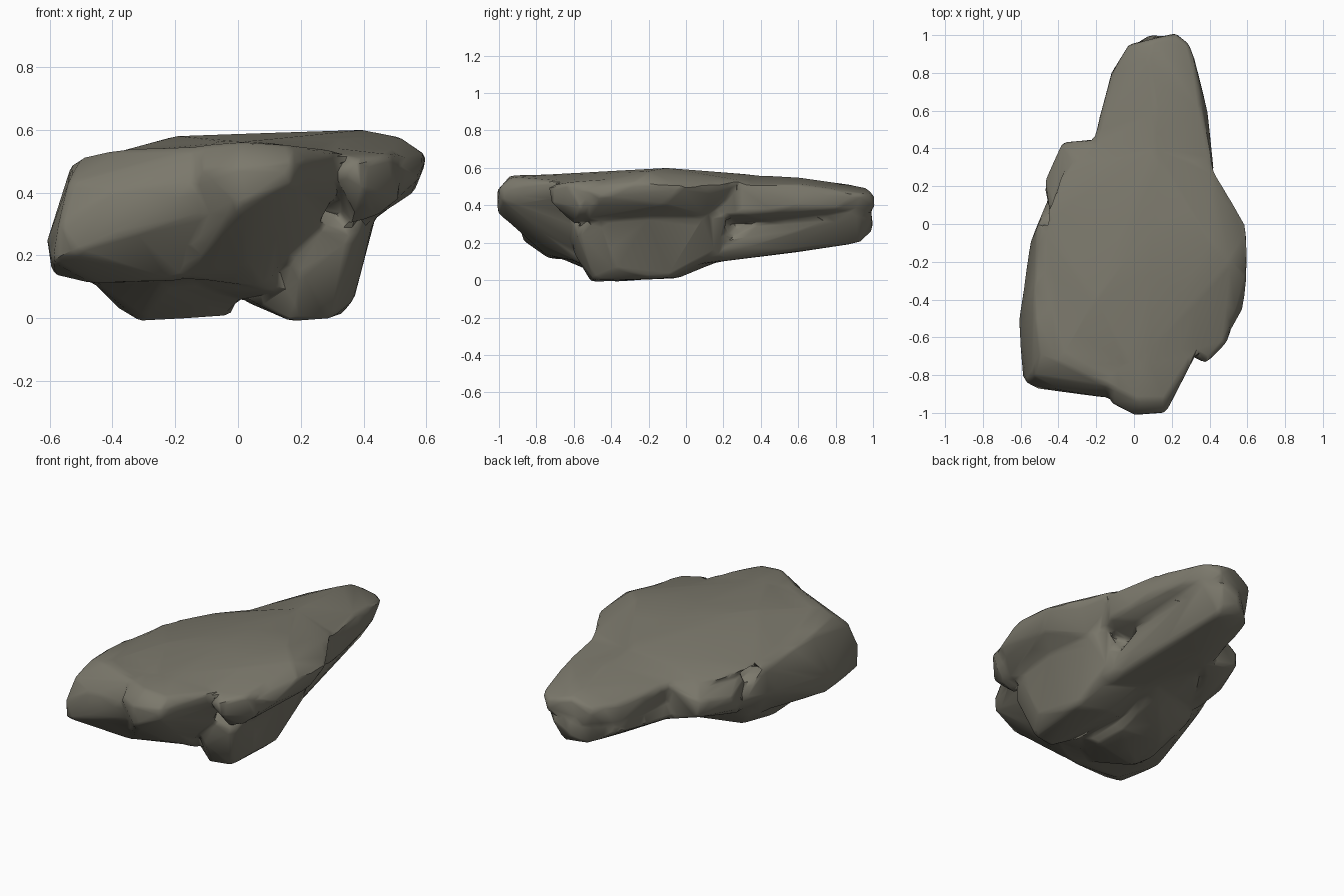
import bpy
import bmesh
from mathutils import Vector

default_cube = bpy.data.objects.get("Cube")
if default_cube:
    bpy.data.objects.remove(default_cube, do_unlink=True)

# One stone colour for the whole boulder
stone = bpy.data.materials.new("grey brown stone")
stone.use_nodes = True
colour = (0.2, 0.19, 0.15, 1)
stone.diffuse_color = colour
stone.node_tree.nodes["Principled BSDF"].inputs["Base Color"].default_value = colour


def add_chunk(target, points):
    """Add one convex chunk of stone, given its corners in hundredths."""
    chunk = bmesh.new()
    for corner in points:
        chunk.verts.new(Vector(corner) / 100)
    hull = bmesh.ops.convex_hull(chunk, input=chunk.verts)
    loose = {v for v in hull["geom_interior"] + hull["geom_unused"]
             if isinstance(v, bmesh.types.BMVert)}
    bmesh.ops.delete(chunk, geom=list(loose), context="VERTS")
    bmesh.ops.recalc_face_normals(chunk, faces=chunk.faces)
    mesh = bpy.data.meshes.new("chunk")
    chunk.to_mesh(mesh)
    chunk.free()
    target.from_mesh(mesh)
    bpy.data.meshes.remove(mesh)


# Broad upper slab with an overhanging left edge
slab = [(-38, -70, 53), (-49, 0, 47), (-38, 28, 45), (-20, -40, 58), (10, 0, 59),
        (40, -10, 60), (51, -20, 58), (60, -2, 50), (60, -28, 52), (58, -45, 45),
        (56, -12, 40), (48, -62, 50), (24, -62, 55), (44, 20, 50), (40, 32, 53),
        (10, 40, 56), (44, -54, 32), (41, 10, 34), (-20, 40, 47), (0, -82, 56),
        (50, 13, 47), (42, -20, 33)]

# Heavy block along the right side, its front face leaning back into bevels
right_block = [(-50, -69, 51), (-38, -88, 41), (-53, -45, 49), (-57, -84, 30), (-61, -52, 24),
               (-59, -81, 18), (-59, -50, 14), (-46, -70, 11), (-19, -74, 12), (-8, -93, 44),
               (-5, -91, 35), (-55, -10, 28), (-46, 12, 28), (-51, 0, 45), (-42, -10, 13),
               (-10, -86, 55), (0, -20, 15), (0, 20, 20), (-36, -74, 54), (-52, -87, 21),
               (-54, -80, 43)]

# Projecting lip at the front, receding below towards the resting lobes
front_lip = [(0, -101, 48), (17, -100, 49), (16, -94, 55), (2, -94, 56), (17, -99, 43),
             (1, -101, 36), (-12, -95, 47), (-12, -86, 55), (33, -69, 53), (-5, -93, 34),
             (-18, -75, 13), (3, -74, 17), (0, -60, 57), (34, -62, 44), (26, -61, 30),
             (8, -58, 10), (-12, -40, 12), (19, -82, 36)]

# Knob below the slab edge, on the left of the front
left_knob = [(38, -74, 50), (33, -72, 46), (40, -72, 41), (49, -63, 52), (52, -55, 38),
             (33, -50, 33), (32, -60, 54), (50, -40, 54), (44, -59, 32), (36, -60, 30)]

# Two lobes the stone rests on, with a belly filling the valley between
left_lobe = [(17, -51, -1), (30, -49, 0), (37, -38, 6), (5, -45, 5), (33, -10, 1),
             (14, -4, 1), (44, -20, 33), (44, -46, 34), (41, 10, 35), (20, -60, 14),
             (37, -58, 26), (12, -62, 34), (32, 16, 15), (8, 18, 10), (3, -10, 5),
             (36, 22, 33)]
right_lobe = [(-31, -38, -1), (-38, -30, 3), (-2, -34, 1), (-3, -14, 1), (-30, -12, 2),
              (-46, -50, 11), (-24, -66, 11), (0, -52, 11), (-42, 0, 16), (0, 20, 13)]
belly = [(-28, -60, 11), (12, -58, 9), (1, -42, 6), (3, -8, 6), (-40, 2, 18),
         (10, 30, 13), (-18, 32, 20), (32, 22, 22), (0, -50, 48), (-35, 10, 43),
         (30, 10, 45), (0, 35, 45)]

# Long tail: a wide upper ledge overhanging the keel on its left side
tail_ledge = [(10, 98, 49), (22, 101, 45), (30, 95, 46), (-3, 95, 44), (-12, 79, 44),
              (-15, 58, 46), (-22, 42, 46), (36, 62, 51), (33, 82, 47), (39, 60, 40),
              (42, 30, 51), (42, 30, 35), (12, 60, 55), (10, 20, 57), (-25, 0, 45),
              (22, 101, 38), (-2, 95, 34), (-15, 60, 32), (30, 0, 34), (8, 88, 51),
              (-12, 80, 32), (34, 80, 38), (20, 60, 28)]
tail_keel = [(8, 99, 37), (20, 100, 34), (8, 100, 27), (17, 93, 20), (0, 95, 23),
             (28, 92, 36), (2, 60, 15), (21, 58, 15), (-15, 60, 28), (4, 22, 12),
             (24, 22, 12), (30, 26, 24), (-24, 30, 24), (28, 45, 34), (-20, 20, 40),
             (-12, 82, 28), (10, -5, 7), (30, -5, 7), (27, 70, 28)]

# Shoulder bulging where the tail meets the block
shoulder = [(-38, 43, 38), (-47, 23, 36), (-47, 18, 27), (-38, 43, 29), (-20, 45, 45),
            (-17, 42, 22), (-10, 0, 50), (-40, 5, 18), (-45, 8, 42), (-30, 30, 47)]

parts = bmesh.new()
for corners in (slab, right_block, front_lip, left_knob, left_lobe, right_lobe,
                belly, tail_ledge, tail_keel, shoulder):
    add_chunk(parts, corners)
mesh = bpy.data.meshes.new("boulder")
parts.to_mesh(mesh)
parts.free()
mesh.materials.append(stone)
boulder = bpy.data.objects.new("boulder", mesh)
bpy.context.collection.objects.link(boulder)

# Fuse the chunks, wear down the joints and return to coarse facets
fuse = boulder.modifiers.new("fuse", "REMESH")
fuse.mode = "VOXEL"
fuse.voxel_size = 0.015
wear = boulder.modifiers.new("wear", "SMOOTH")
wear.factor = 0.5
wear.iterations = 8
facets = boulder.modifiers.new("facets", "DECIMATE")
facets.ratio = 0.03

bpy.context.view_layer.objects.active = boulder
boulder.select_set(True)
for name in ("fuse", "wear", "facets"):
    bpy.ops.object.modifier_apply(modifier=name)
bpy.ops.object.shade_smooth_by_angle(angle=0.7)
